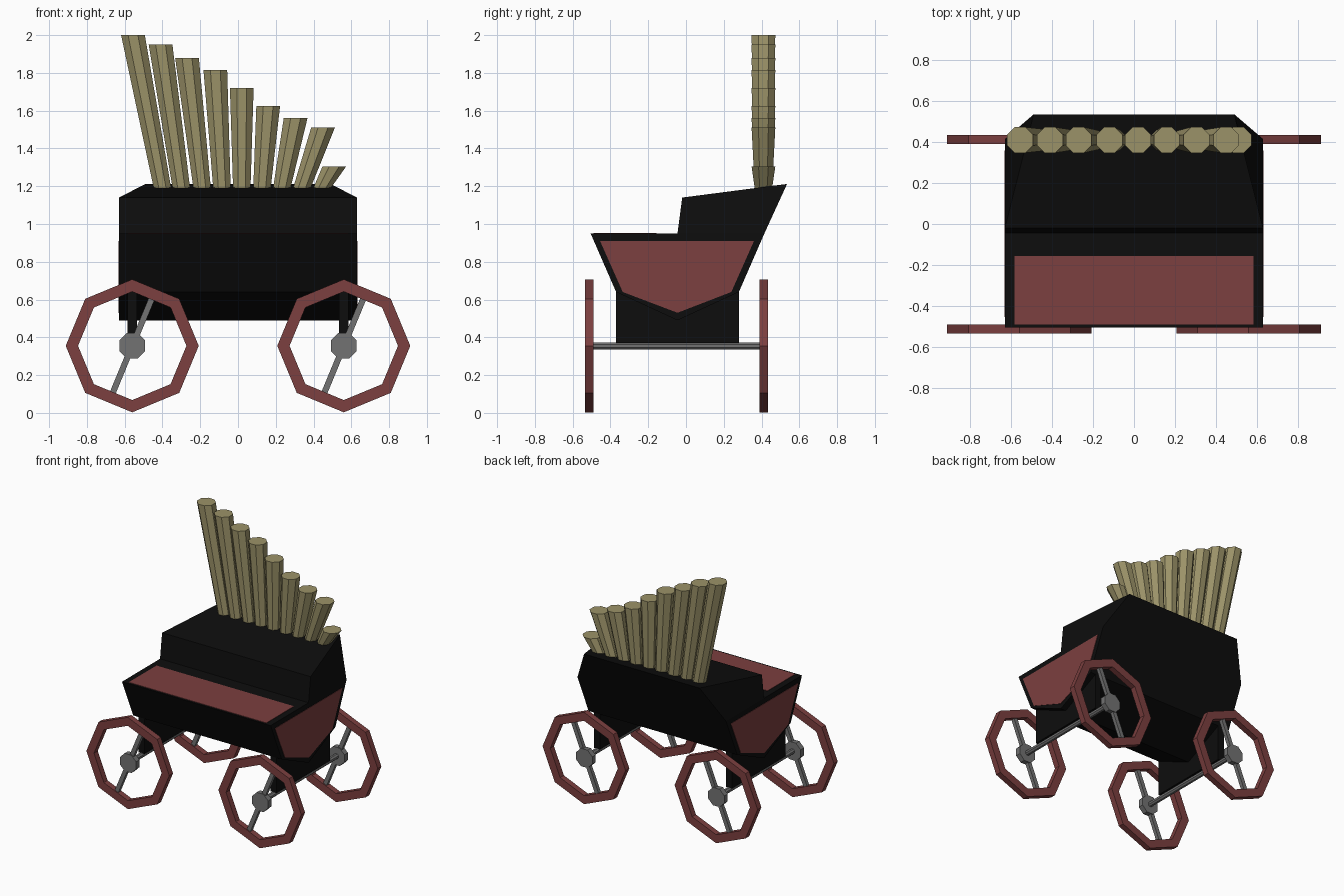
import bpy, math
from mathutils import Vector

if "Cube" in bpy.data.objects:
    bpy.data.objects.remove(bpy.data.objects["Cube"])


def material(name, rgb):
    m = bpy.data.materials.new(name)
    m.diffuse_color = (*rgb, 1)
    m.use_nodes = True
    m.node_tree.nodes["Principled BSDF"].inputs["Base Color"].default_value = m.diffuse_color
    return m


BLACK = material("black paint", (0.004, 0.004, 0.004))
RED = material("dull red", (0.2, 0.05, 0.05))
BRASS = material("old brass", (0.33, 0.29, 0.14))
IRON = material("iron", (0.17, 0.17, 0.17))


def make(name, verts, faces, mat):
    me = bpy.data.meshes.new(name)
    me.from_pydata([tuple(v) for v in verts], [], faces)
    ob = bpy.data.objects.new(name, me)
    bpy.context.collection.objects.link(ob)
    me.materials.append(mat)
    return ob


def loft(name, a, b, mat):
    """Closed solid between two matching outlines."""
    n = len(a)
    faces = [(i, (i + 1) % n, n + (i + 1) % n, n + i) for i in range(n)]
    faces += [tuple(reversed(range(n))), tuple(range(n, 2 * n))]
    ob = make(name, a + b, faces, mat)
    import bmesh
    bm = bmesh.new()
    bm.from_mesh(ob.data)
    bmesh.ops.recalc_face_normals(bm, faces=bm.faces)
    bm.to_mesh(ob.data)
    bm.free()
    return ob


def extrude_x(name, profile, x0, x1, mat):
    return loft(name, [(x0, y, z) for y, z in profile],
                [(x1, y, z) for y, z in profile], mat)


def box(name, x0, x1, y0, y1, z0, z1, mat):
    return extrude_x(name, [(y0, z0), (y1, z0), (y1, z1), (y0, z1)], x0, x1, mat)


def ring_xz(cx, cz, y, r, phase=0.0, n=8):
    return [(cx + r * math.cos(math.tau * i / n + phase), y,
             cz + r * math.sin(math.tau * i / n + phase)) for i in range(n)]


# Wagon tub
extrude_x("tub", [(-0.505, 0.95), (0.415, 0.95), (0.28, 0.64), (-0.045, 0.49),
                  (-0.37, 0.64)], -0.63, 0.63, BLACK)

# Organ case, narrowing to the top back edge
left, right = ([(s * 0.63, -0.045, 0.95), (s * 0.63, 0.415, 0.95),
                (s * 0.49, 0.535, 1.212), (s * 0.63, -0.02, 1.14)] for s in (-1, 1))
loft("organ_case", left, right, BLACK)

# Red panels
box("top_panel", -0.583, 0.583, -0.49, -0.155, 0.94, 0.953, RED)
side = [(-0.455, 0.91), (0.36, 0.91), (0.24, 0.64), (-0.045, 0.53), (-0.335, 0.64)]
for s, label in ((-1, "left"), (1, "right")):
    extrude_x(label + "_side_panel", side, s * 0.62, s * 0.633, RED)

# Organ pipes: base x, top x, top z
pipes = [(-0.40, -0.556, 2.0), (-0.30, -0.41, 1.95), (-0.19, -0.27, 1.88),
         (-0.085, -0.12, 1.815), (0.02, 0.02, 1.72), (0.127, 0.16, 1.625),
         (0.232, 0.305, 1.56), (0.338, 0.45, 1.51), (0.445, 0.51, 1.305)]


def octagon(x, z, r):
    return [(x + r * math.cos(math.tau * (i + 0.5) / 8),
             0.41 + r * math.sin(math.tau * (i + 0.5) / 8), z) for i in range(8)]


for i, (bx, tx, tz) in enumerate(pipes):
    loft(f"pipe_{i + 1}", octagon(bx, 1.19, 0.05), octagon(tx, tz, 0.068), BRASS)

# Running gear
WZ, R_OUT, R_IN = 0.355, 0.352, 0.287
for sx, xl in ((-1, "left"), (1, "right")):
    cx = sx * 0.56
    box(xl + "_axle_support", cx - 0.026, cx + 0.026, -0.37, 0.28, 0.37, 0.64, BLACK)
    loft(xl + "_axle", ring_xz(cx, WZ, -0.49, 0.02, math.pi / 8),
         ring_xz(cx, WZ, 0.395, 0.02, math.pi / 8), IRON)
    for yl, y0, y1 in (("front", -0.535, -0.49), ("back", 0.39, 0.435)):
        # Eight-sided rim
        v = [p for y in (y0, y1) for r in (R_OUT, R_IN) for p in ring_xz(cx, WZ, y, r)]
        f = []
        for i in range(8):
            j = (i + 1) % 8
            f += [(i, j, 8 + j, 8 + i), (16 + j, 16 + i, 24 + i, 24 + j),
                  (j, i, 16 + i, 16 + j), (8 + i, 8 + j, 24 + j, 24 + i)]
        make(f"{yl}_{xl}_wheel_rim", v, f, RED)
        # Hub
        loft(f"{yl}_{xl}_hub", ring_xz(cx, WZ, y0 + 0.002, 0.074, math.pi / 8),
             ring_xz(cx, WZ, y1 - 0.002, 0.074, math.pi / 8), IRON)
        # Single bar spoke, tilted from upright
        d = Vector((math.sin(math.pi / 8), 0, math.cos(math.pi / 8)))
        w = Vector((d.z, 0, -d.x)) * 0.016
        c = Vector((cx, (y0 + y1) / 2, WZ))
        t = Vector((0, 0.014, 0))
        ends = [[c + d * k + w * a + t * b for a, b in
                 ((-1, -1), (1, -1), (1, 1), (-1, 1))] for k in (-0.27, 0.27)]
        loft(f"{yl}_{xl}_spoke", ends[0], ends[1], IRON)
